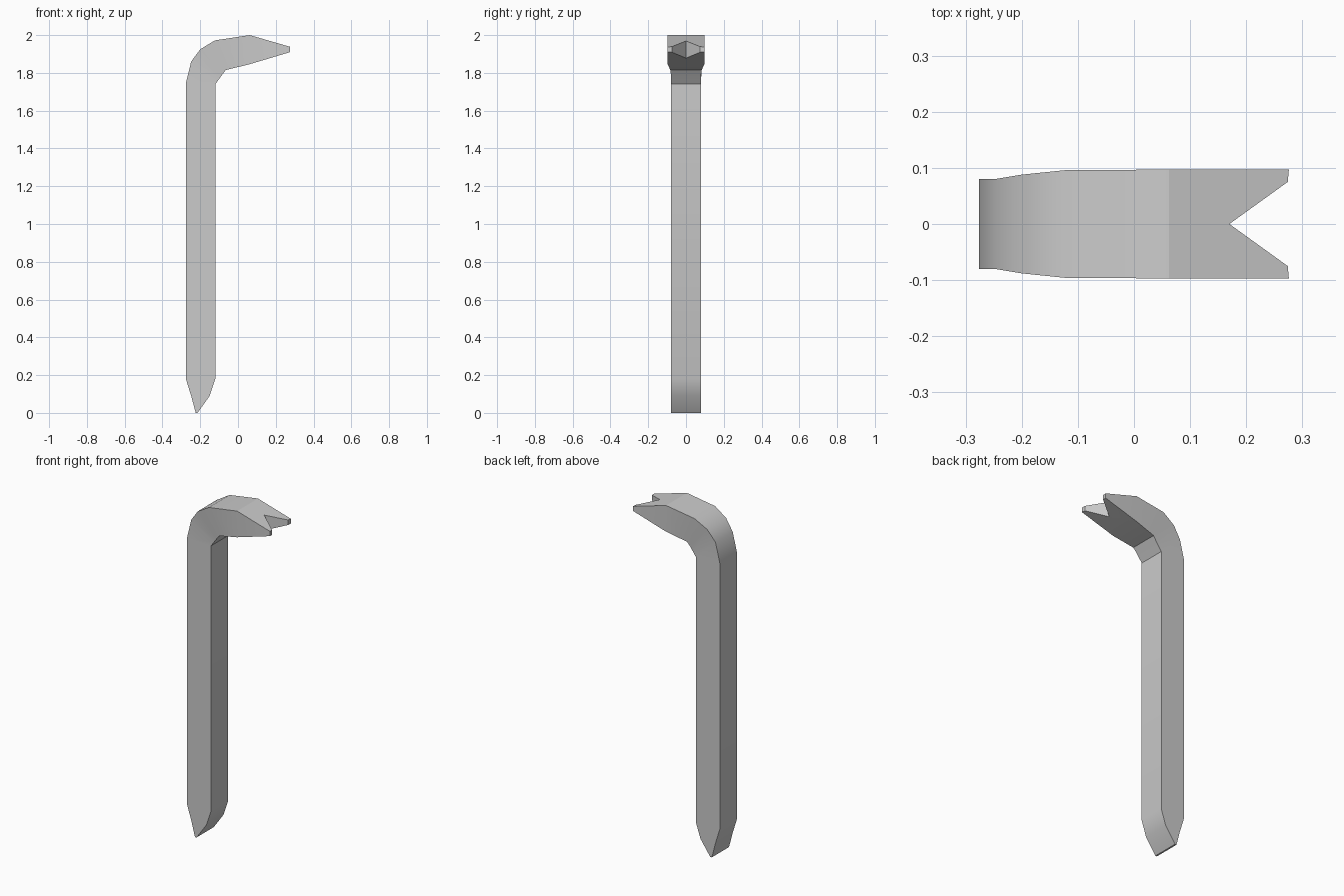
import bpy, bmesh, math

if "Cube" in bpy.data.objects:
    bpy.data.objects.remove(bpy.data.objects["Cube"])

# Stations along the bar: outer (x, z), outer half width, inner (x, z), inner half width
STATIONS = [
    ((-0.224, 0.0), 0.08, (-0.214, 0.0), 0.08),
    ((-0.248, 0.09), 0.08, (-0.15, 0.09), 0.08),
    ((-0.276, 0.18), 0.08, (-0.12, 0.18), 0.08),
    ((-0.276, 1.745), 0.08, (-0.12, 1.74), 0.08),
    ((-0.248, 1.86), 0.08, (-0.102, 1.765), 0.08),
    ((-0.20, 1.925), 0.088, (-0.084, 1.79), 0.08),
    ((-0.122, 1.972), 0.096, (-0.065, 1.815), 0.083),
    ((0.062, 2.0), 0.097, (0.062, 1.846), 0.097),
]

bm = bmesh.new()


def add_ring(outer, ow, inner, iw):
    return [bm.verts.new((outer[0], -ow, outer[1])),
            bm.verts.new((inner[0], -iw, inner[1])),
            bm.verts.new((inner[0], iw, inner[1])),
            bm.verts.new((outer[0], ow, outer[1]))]


# Chisel tip, shaft and bend
rings = [add_ring(*s) for s in STATIONS]
for a, b in zip(rings, rings[1:]):
    for i in range(4):
        j = (i + 1) % 4
        bm.faces.new((a[i], a[j], b[j], b[i]))
bm.faces.new(rings[0])

# Forked claw: tapering block with a V notch
plan = [(0.276, -0.097), (0.274, -0.075), (0.17, 0.0), (0.274, 0.075), (0.276, 0.097)]


def claw_points(z0, z1):
    return [bm.verts.new((x, y, z0 + (z1 - z0) * (x - 0.062) / 0.214)) for x, y in plan]


top = claw_points(2.0, 1.938)
low = claw_points(1.846, 1.91)
end = rings[-1]
bm.faces.new([end[0]] + top + [end[3]])
bm.faces.new([end[1]] + low + [end[2]])
bm.faces.new((end[0], end[1], low[0], top[0]))
bm.faces.new((end[3], end[2], low[4], top[4]))
for i in range(4):
    bm.faces.new((top[i], top[i + 1], low[i + 1], low[i]))

bmesh.ops.recalc_face_normals(bm, faces=bm.faces)
mesh = bpy.data.meshes.new("crowbar")
bm.to_mesh(mesh)
bm.free()
bar = bpy.data.objects.new("crowbar", mesh)
bpy.context.collection.objects.link(bar)

# Smooth bend, crisp long edges and claw crease
bpy.context.view_layer.objects.active = bar
bar.select_set(True)
bpy.ops.object.shade_smooth_by_angle(angle=math.radians(24.7))
